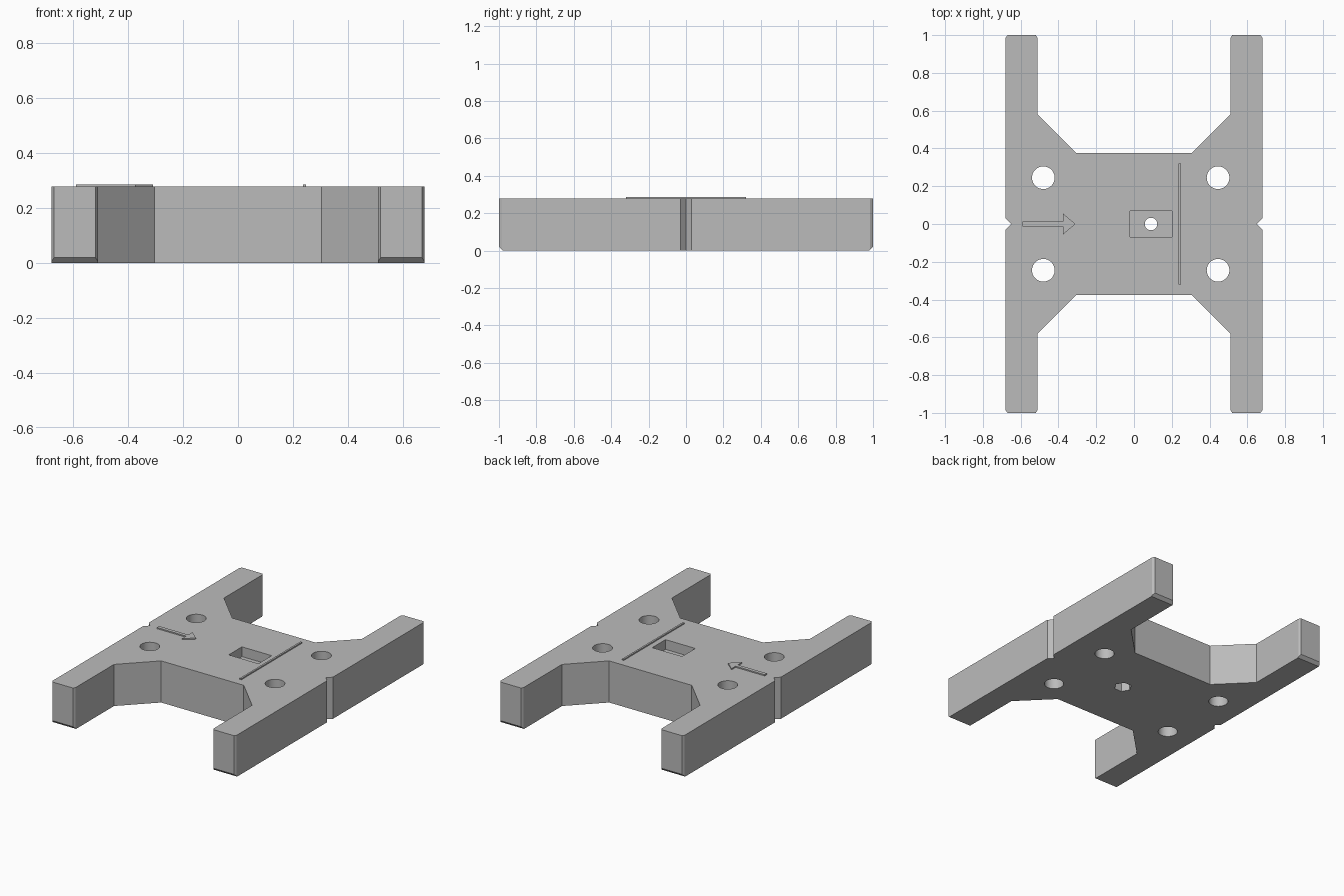
import bpy
import bmesh
import math

cube = bpy.data.objects.get("Cube")
if cube:
    bpy.data.objects.remove(cube, do_unlink=True)

TOP = 0.278      # height of the flat top
RELIEF = 0.008   # height of the raised marks

grey = bpy.data.materials.new("plain_grey")
grey.use_nodes = True
colour = (0.5, 0.5, 0.5, 1)
grey.diffuse_color = colour
grey.node_tree.nodes["Principled BSDF"].inputs["Base Color"].default_value = colour


def prism(name, outline, z0, z1):
    """Extrude a flat outline between two heights."""
    bm = bmesh.new()
    face = bm.faces.new([bm.verts.new((x, y, z0)) for x, y in outline])
    grown = bmesh.ops.extrude_face_region(bm, geom=[face])
    top = [v for v in grown["geom"] if isinstance(v, bmesh.types.BMVert)]
    bmesh.ops.translate(bm, verts=top, vec=(0, 0, z1 - z0))
    bmesh.ops.recalc_face_normals(bm, faces=bm.faces)
    mesh = bpy.data.meshes.new(name)
    bm.to_mesh(mesh)
    bm.free()
    mesh.materials.append(grey)
    obj = bpy.data.objects.new(name, mesh)
    bpy.context.collection.objects.link(obj)
    return obj


def ring(x, y, radius, sides):
    steps = [2 * math.pi * i / sides for i in range(sides)]
    return [(x + radius * math.cos(a), y + radius * math.sin(a)) for a in steps]


def box(x0, x1, y0, y1):
    return [(x0, y0), (x1, y0), (x1, y1), (x0, y1)]


# Body: one quarter of the H outline, mirrored around
quarter = [(0.65, 0), (0.68, 0.03), (0.68, 0.985), (0.67, 1), (0.52, 1),
           (0.51, 0.985), (0.51, 0.58), (0.305, 0.375)]
right_half = [(x, -y) for x, y in reversed(quarter[1:])] + quarter
left_half = [(-x, -y) for x, y in right_half]
body = prism("body", right_half + left_half, 0, TOP)

# Cutters: four bolt holes, centre pocket, pin hole and hexagonal nut recess
cutters = [prism("bolt_hole_cutter", ring(x, y, 0.06, 48), -0.1, 0.5)
           for x in (-0.48, 0.445) for y in (-0.245, 0.245)]
cutters.append(prism("pocket_cutter", box(-0.02, 0.2, -0.07, 0.07), TOP - 0.065, 0.5))
cutters.append(prism("pin_hole_cutter", ring(0.09, 0, 0.033, 32), -0.1, 0.5))
cutters.append(prism("nut_recess_cutter", ring(0.09, 0, 0.055, 6), -0.1, 0.08))

# Cutters: chamfer under each leg end
for side in (-1, 1):
    wedge = prism("chamfer_cutter", box(-1, 1, -0.05, 0.05), -0.05, 0.05)
    reach = 0.05 * math.sqrt(0.5)
    wedge.location = (0, side * (0.99 + reach), 0.01 - reach)
    wedge.rotation_euler.x = math.pi / 4
    cutters.append(wedge)

bpy.context.view_layer.update()
bpy.context.view_layer.objects.active = body
for cutter in cutters:
    cutter.hide_render = True
    cut = body.modifiers.new("cut", "BOOLEAN")
    cut.operation = "DIFFERENCE"
    cut.solver = "EXACT"
    cut.object = cutter
    bpy.ops.object.modifier_apply(modifier=cut.name)
    bpy.data.objects.remove(cutter, do_unlink=True)

# Raised marks: a direction arrow and a straight line
upper = [(-0.31, 0), (-0.375, 0.055), (-0.375, 0.012), (-0.59, 0.012)]
arrow = upper + [(x, -y) for x, y in reversed(upper[1:])]
prism("raised_arrow", arrow, TOP - 0.001, TOP + RELIEF)
prism("raised_line", box(0.236, 0.248, -0.32, 0.32), TOP - 0.001, TOP + RELIEF)

# Smooth the hole walls, keep every real edge sharp
bpy.ops.object.select_all(action="DESELECT")
body.select_set(True)
bpy.ops.object.shade_smooth_by_angle(angle=math.radians(20))
